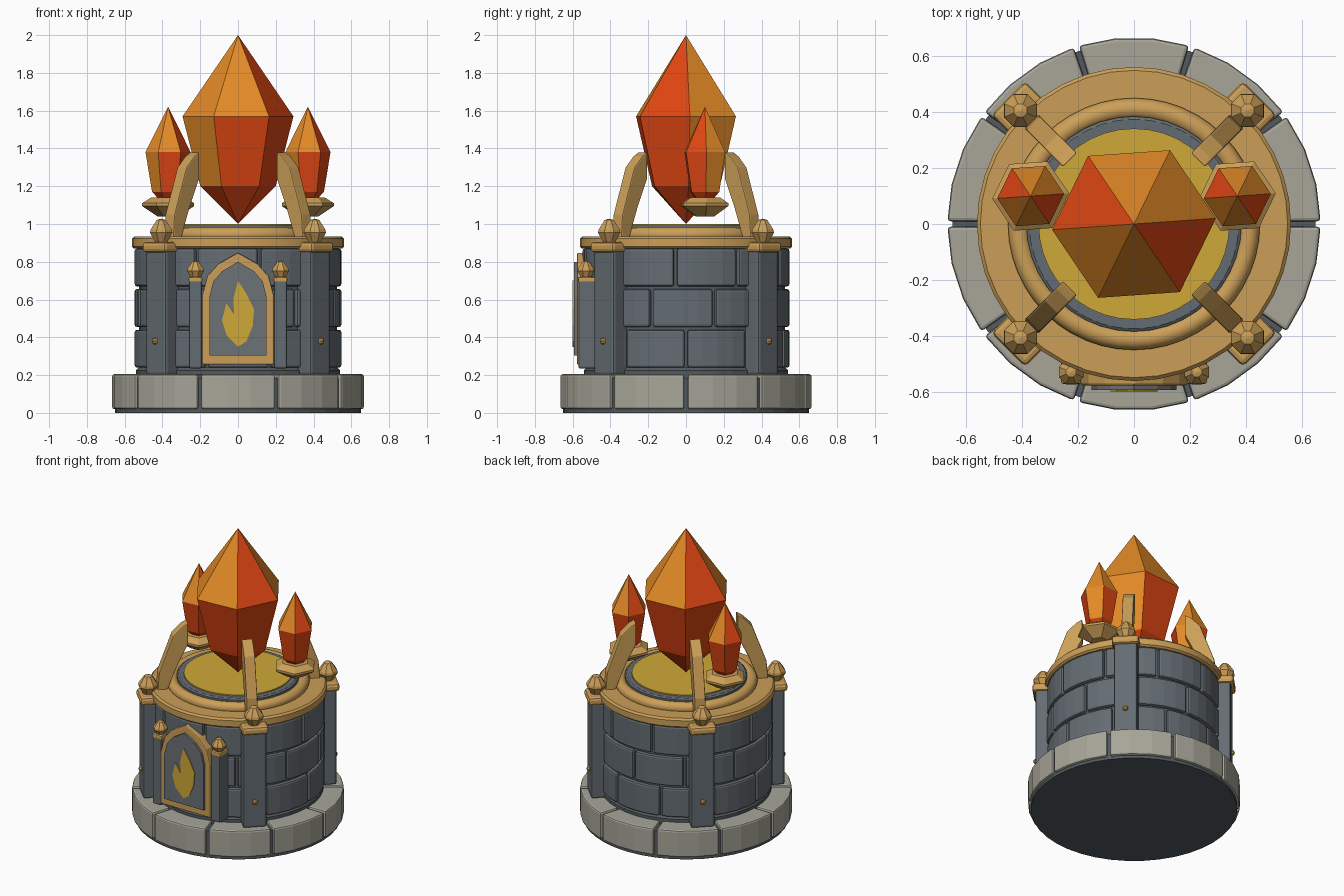
import bpy
import bmesh
from math import pi, sin, cos, atan2, radians
from mathutils import Matrix

cube = bpy.data.objects.get("Cube")
if cube:
    bpy.data.objects.remove(cube, do_unlink=True)


def material(name, hex_colour):
    def linear(c):
        return c / 12.92 if c <= 0.04045 else ((c + 0.055) / 1.055) ** 2.4
    rgb = [linear(b / 255) for b in bytes.fromhex(hex_colour)]
    mat = bpy.data.materials.new(name)
    mat.use_nodes = True
    mat.diffuse_color = (*rgb, 1)
    mat.node_tree.nodes["Principled BSDF"].inputs["Base Color"].default_value = (*rgb, 1)
    return mat


PALE = material("pale stone", "A8A699")
SLATE = material("slate stone", "646C72")
MORTAR = material("dark mortar", "535A5F")
PANEL = material("door grey", "6C7275")
GOLD = material("bronze gold", "CC9F57")
YELLOW = material("glowing yellow", "D0A938")
ORANGE = material("crystal orange", "E48A26")
RED = material("crystal red", "E04612")


def finish(name, bm, mats, matrix=None, bevel=0, smooth=False):
    bmesh.ops.remove_doubles(bm, verts=bm.verts, dist=0.0001)
    bmesh.ops.recalc_face_normals(bm, faces=bm.faces)
    mesh = bpy.data.meshes.new(name)
    bm.to_mesh(mesh)
    bm.free()
    for m in mats:
        mesh.materials.append(m)
    if smooth:
        mesh.shade_smooth()
        mesh.set_sharp_from_angle(angle=radians(35))
    obj = bpy.data.objects.new(name, mesh)
    bpy.context.collection.objects.link(obj)
    if matrix:
        obj.matrix_world = matrix
    if bevel:
        mod = obj.modifiers.new("soft edges", "BEVEL")
        mod.width = bevel
        mod.segments = 2
        mod.limit_method = "ANGLE"
        mod.angle_limit = radians(40)
    return obj


def lathe(name, profile, mat, sides=40, phase=0.0, matrix=None, smooth=False, bevel=0):
    """Turn a (radius, height) profile around the z axis."""
    bm = bmesh.new()
    rings = [[bm.verts.new((r * cos(phase + 2 * pi * i / sides),
                            r * sin(phase + 2 * pi * i / sides), z))
              for i in range(sides)] for r, z in profile]
    for a, b in zip(rings, rings[1:]):
        for i in range(sides):
            j = (i + 1) % sides
            bm.faces.new((a[i], a[j], b[j], b[i]))
    return finish(name, bm, [mat], matrix, bevel, smooth)


def prism(name, outline, lo, hi, mat, matrix=None, bevel=0):
    """Extrude an (x, z) outline from y = lo to y = hi."""
    bm = bmesh.new()
    face = bm.faces.new([bm.verts.new((x, lo, z)) for x, z in outline])
    new = bmesh.ops.extrude_face_region(bm, geom=[face])["geom"]
    bmesh.ops.translate(bm, vec=(0, hi - lo, 0),
                        verts=[v for v in new if isinstance(v, bmesh.types.BMVert)])
    return finish(name, bm, [mat], matrix, bevel)


def box(name, x, y, z, mat, matrix=None, bevel=0):
    outline = [(x[0], z[0]), (x[1], z[0]), (x[1], z[1]), (x[0], z[1])]
    return prism(name, outline, y[0], y[1], mat, matrix, bevel)


def arc_blocks(name, count, offset, gap, r, z, mat, bevel, segs=3):
    """A course of curved blocks parted by thin joints."""
    step = 2 * pi / count
    for k in range(count):
        a = offset + k * step + gap / 2
        angles = [a + (step - gap) * i / segs for i in range(segs + 1)]
        bm = bmesh.new()
        pts = [(r[1] * cos(t), r[1] * sin(t)) for t in angles]
        pts += [(r[0] * cos(t), r[0] * sin(t)) for t in reversed(angles)]
        low, high = [[bm.verts.new((x, y, h)) for x, y in pts] for h in z]
        n = len(pts)
        bm.faces.new(low)
        bm.faces.new(high)
        for i in range(n):
            j = (i + 1) % n
            bm.faces.new((low[i], low[j], high[j], high[i]))
        finish(f"{name}_{k + 1}", bm, [mat], bevel=bevel)


def bead(name, x, y, z, size):
    """Faceted finial."""
    profile = [(0, 0), (0.5, 0), (1, 0.85), (0.95, 1.1), (0.4, 1.9), (0, 2)]
    lathe(name, [(r * size, h * size) for r, h in profile], GOLD, 8, pi / 8,
          Matrix.Translation((x, y, z)))


def crystal(name, x, y, profile):
    """Six-sided gem with two colours chosen by tier and facing."""
    phase = radians(4)
    obj = lathe(name, profile, ORANGE, 6, phase, Matrix.Translation((x, y, 0)))
    obj.data.materials.append(RED)
    upper, lower = profile[-2][1], profile[-3][1]
    for f in obj.data.polygons:
        c = f.center
        sector = int(((atan2(c.y, c.x) - phase) % (2 * pi)) / (pi / 3)) % 3
        if c.z > upper:
            f.material_index = int(sector == 2)
        elif c.z > lower:
            f.material_index = int(sector != 0)
        else:
            f.material_index = 1


# Plinth
lathe("plinth_core", [(0, 0), (0.65, 0), (0.65, 0.185), (0, 0.185)], MORTAR, 40)
arc_blocks("plinth_block", 10, 0, 0.03, (0.48, 0.668), (0.02, 0.205), PALE, 0.012)

# Tower wall
lathe("tower_core", [(0, 0.18), (0.54, 0.18), (0.54, 0.225), (0.525, 0.24), (0.525, 0.88), (0, 0.88)],
      MORTAR, 40)
for row, turn in enumerate((0, -20, -6)):
    base = 0.24 + row * 0.215
    arc_blocks(f"wall_brick_row{row + 1}", 10, radians(turn), 0.03,
               (0.48, 0.548), (base, base + 0.2), SLATE, 0.012, 4)

# Crown
lathe("crown_rim", [(0.34, 0.87), (0.55, 0.87), (0.562, 0.88), (0.562, 0.922), (0.55, 0.934),
                    (0.34, 0.934), (0.34, 0.87)], GOLD, 40, smooth=True)
lathe("crown_ring", [(0.413 + 0.038 * cos(t * pi / 6), 0.945 + 0.038 * sin(t * pi / 6))
                     for t in range(13)], GOLD, 48, smooth=True)
lathe("bowl_rim", [(0, 0.9), (0.385, 0.9), (0.385, 0.985), (0.375, 0.992), (0, 0.992)],
      SLATE, 40, smooth=True)
lathe("bowl_glow", [(0, 0.95), (0.342, 0.95), (0.342, 1.0), (0, 1.0)], YELLOW, 40)

# Corner buttresses, each with cap, bolt, finial and claw
claw = [(0.52, 0.92), (0.51, 1.05), (0.42, 1.3), (0.36, 1.36), (0.325, 1.38),
        (0.325, 1.235), (0.394, 1.09), (0.46, 0.92)]
for k in range(4):
    angle = radians(45 + 90 * k)
    turn = Matrix.Rotation(angle, 4, "Z")
    n = k + 1
    box(f"buttress_{n}", (0.48, 0.618), (-0.075, 0.075), (0.2, 0.86), SLATE, turn, 0.014)
    box(f"buttress_cap_{n}", (0.5, 0.637), (-0.086, 0.086), (0.85, 0.905), GOLD, turn, 0.018)
    lathe(f"bolt_{n}", [(0, -0.018), (0.013, -0.013), (0.018, 0), (0.013, 0.013), (0, 0.018)], GOLD, 8,
          matrix=turn @ Matrix.Translation((0.62, 0, 0.38)), smooth=True)
    bead(f"finial_{n}", 0.575 * cos(angle), 0.575 * sin(angle), 0.9, 0.064)
    prism(f"claw_{n}", claw, -0.035, 0.035, GOLD, turn, 0.006)

# Crystals and the small cups
crystal("main_crystal", 0, 0, [(0, 1.0), (0.2, 1.2), (0.294, 1.57), (0, 2.0)])
for side, x in (("left", 0.37), ("right", -0.37)):
    crystal(f"{side}_crystal", x, 0.1, [(0, 1.08), (0.085, 1.17), (0.12, 1.38), (0, 1.62)])
    lathe(f"{side}_cup", [(0, 1.04), (0.055, 1.04), (0.138, 1.095), (0.138, 1.11), (0.09, 1.14), (0, 1.14)],
          GOLD, 6, radians(4), Matrix.Translation((x, 0.1, 0)))


# Door
def arch(width, bottom, top):
    half = [(1, 0), (1, 0.62), (0.86, 0.79), (0.55, 0.9)]
    tall = top - bottom
    right = [(x * width, bottom + z * tall) for x, z in half]
    return right + [(0, top)] + [(-x, z) for x, z in reversed(right)]


prism("door_frame", arch(0.19, 0.255, 0.848), -0.578, -0.48, GOLD, bevel=0.008)
prism("door_panel", arch(0.152, 0.305, 0.8), -0.594, -0.5, PANEL)
flame = [(0, 0.7), (0.045, 0.63), (0.085, 0.55), (0.078, 0.46), (0.045, 0.38), (0, 0.35),
         (-0.06, 0.41), (-0.085, 0.49), (-0.062, 0.58), (-0.02, 0.52), (-0.025, 0.6)]
prism("flame_plate", flame, -0.6, -0.592, YELLOW)
for side, x in (("left", 0.225), ("right", -0.225)):
    box(f"{side}_door_post", (x - 0.034, x + 0.034), (-0.57, -0.46), (0.235, 0.71), SLATE, bevel=0.01)
    box(f"{side}_door_post_cap", (x - 0.036, x + 0.036), (-0.572, -0.47), (0.69, 0.72), GOLD, bevel=0.008)
    bead(f"{side}_door_finial", x, -0.53, 0.71, 0.048)
